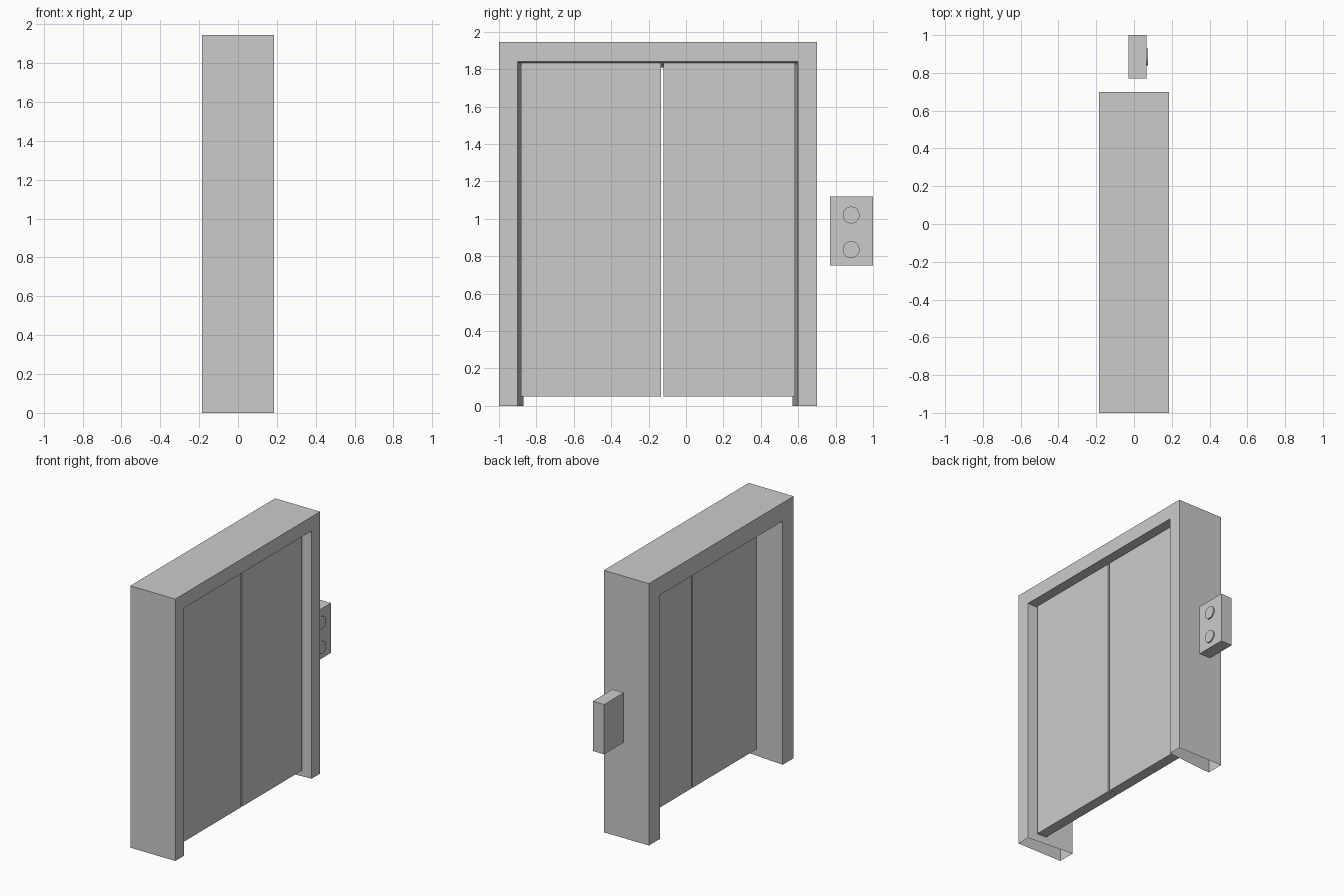
import bpy
import bmesh
from math import radians

if "Cube" in bpy.data.objects:
    bpy.data.objects.remove(bpy.data.objects["Cube"])

HALF_DEPTH = 0.185


def box(name, x, y, z):
    """Box spanning the given (min, max) ranges."""
    bm = bmesh.new()
    bmesh.ops.create_cube(bm, size=1)
    for v in bm.verts:
        v.co = [(lo + hi) / 2 + c * (hi - lo) for c, (lo, hi) in zip(v.co, (x, y, z))]
    return finish(name, bm)


def finish(name, bm):
    mesh = bpy.data.meshes.new(name)
    bm.normal_update()
    bm.to_mesh(mesh)
    bm.free()
    obj = bpy.data.objects.new(name, mesh)
    bpy.context.collection.objects.link(obj)
    return obj


# Door frame: arch shell, opening narrows toward the back, feet open underneath
def arch(y0, y1, top):
    return [(y0, 0), (y0, top), (y1, top), (y1, 0)]


bm = bmesh.new()
outer = arch(-1.0, 0.7, 1.945)
loops = [
    [bm.verts.new((x, y, z)) for y, z in profile]
    for x, profile in (
        (HALF_DEPTH, outer),
        (-HALF_DEPTH, outer),
        (-HALF_DEPTH, arch(-0.87, 0.57, 1.81)),
        (HALF_DEPTH, arch(-0.9, 0.6, 1.84)),
    )
]
for a, b in zip(loops, loops[1:] + loops[:1]):
    for i in range(3):
        bm.faces.new((a[i], a[i + 1], b[i + 1], b[i]))
bmesh.ops.recalc_face_normals(bm, faces=bm.faces)
# Make sure the top of the frame faces up
bm.normal_update()
top_face = max(bm.faces, key=lambda f: f.calc_center_median().z)
if top_face.normal.z < 0:
    bmesh.ops.reverse_faces(bm, faces=bm.faces)
finish("door_frame", bm)

# Two sliding door panels with a narrow gap between them
for name, y in (("left_door", (-0.882, -0.133)), ("right_door", (-0.121, 0.584))):
    box(name, (0.04, 0.118), y, (0.05, 1.833))

# Call panel beside the frame
box("call_panel", (-0.028, 0.065), (0.77, 1.0), (0.75, 1.12))

# Round call buttons
for name, z in (("down_button", 0.835), ("up_button", 1.02)):
    bpy.ops.mesh.primitive_cylinder_add(
        vertices=32, radius=0.045, depth=0.03,
        location=(0.06, 0.883, z), rotation=(0, radians(90), 0))
    button = bpy.context.object
    button.name = name
    bpy.ops.object.shade_smooth_by_angle(angle=radians(30))
